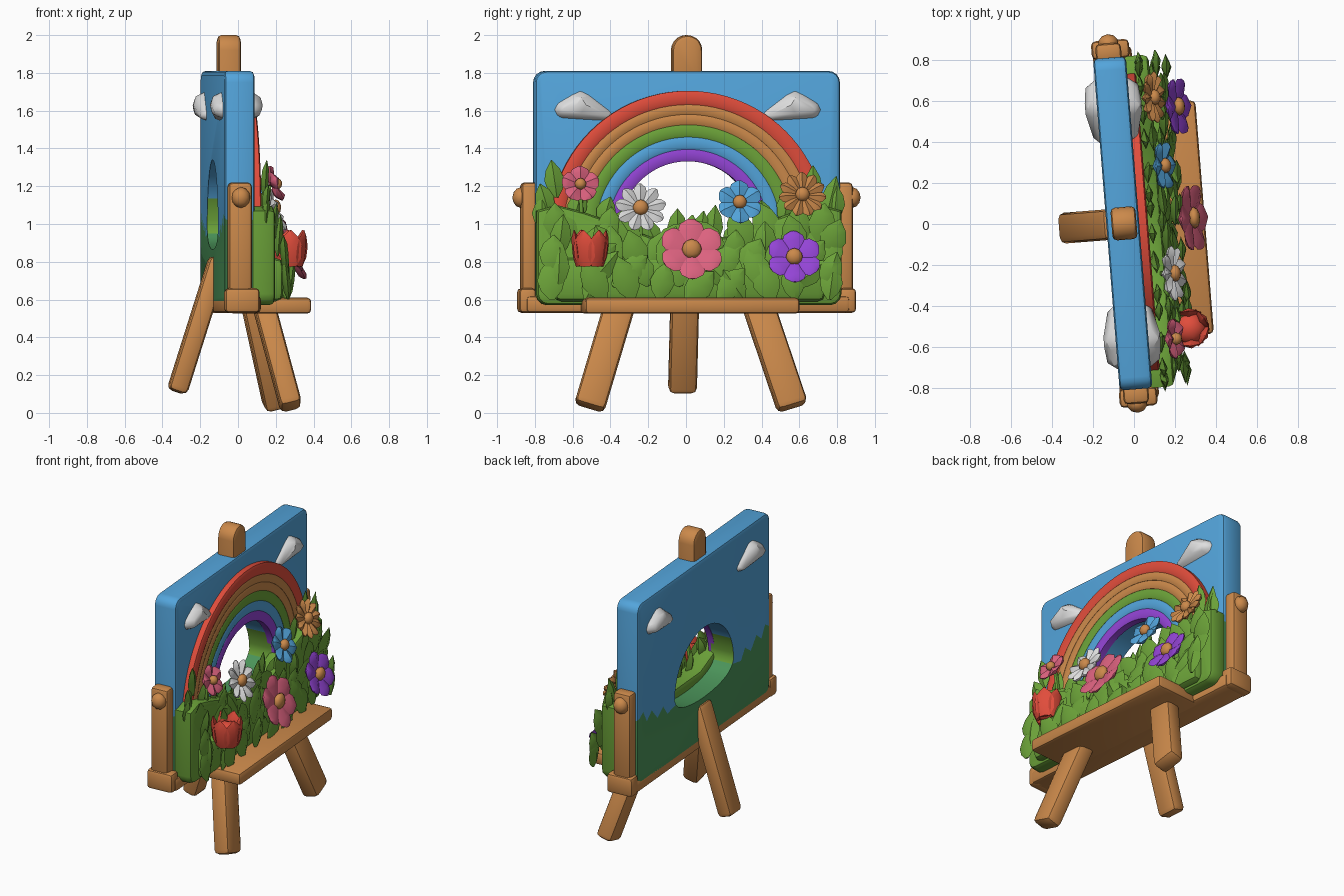
import bpy, bmesh, math, random
from mathutils import Matrix, Vector

if "Cube" in bpy.data.objects:
    bpy.data.objects.remove(bpy.data.objects["Cube"])

random.seed(4)
YAW = 0.08          # the whole stand is turned slightly
T, R = Matrix.Translation, Matrix.Rotation


def material(name, r, g, b):
    m = bpy.data.materials.new(name)
    m.diffuse_color = tuple((c / 255) ** 2.2 for c in (r, g, b)) + (1,)
    m.use_nodes = True
    m.node_tree.nodes["Principled BSDF"].inputs["Base Color"].default_value = m.diffuse_color
    return m


WOOD = material("wood orange", 202, 136, 76)
SKY = material("sky blue", 84, 163, 218)
GREEN = material("leaf green", 108, 162, 60)
MEADOW = material("meadow green", 76, 146, 90)
RED = material("red", 224, 78, 62)
PINK = material("pink", 219, 98, 126)
PURPLE = material("purple", 146, 70, 212)
WHITE = material("white", 222, 222, 222)


def finish(name, bm, *mats):
    bmesh.ops.recalc_face_normals(bm, faces=bm.faces)
    bm.transform(T((0, .007, 0)) @ R(YAW, 4, 'Z'))
    me = bpy.data.meshes.new(name)
    bm.to_mesh(me)
    bm.free()
    for m in mats:
        me.materials.append(m)
    ob = bpy.data.objects.new(name, me)
    bpy.context.collection.objects.link(ob)
    return ob


def block(name, lo, hi, mat, bevel=0.022, matrix=Matrix()):
    bm = bmesh.new()
    size = [h - l for l, h in zip(lo, hi)]
    mid = [(h + l) / 2 for l, h in zip(lo, hi)]
    bmesh.ops.create_cube(bm, size=1, matrix=T(mid) @ Matrix.Diagonal((*size, 1)))
    bmesh.ops.bevel(bm, geom=bm.edges[:], offset=bevel, segments=2, profile=0.5, affect='EDGES')
    bm.transform(matrix)
    return finish(name, bm, mat)


def beam(name, a, b, wx, wy, mat, bevel=0.03):
    a, b = Vector(a), Vector(b)
    z = (b - a).normalized()
    x = Vector((0, 1, 0)).cross(z).normalized()
    m = T(a) @ Matrix((x, z.cross(x), z)).transposed().to_4x4()
    return block(name, (-wx / 2, -wy / 2, 0), (wx / 2, wy / 2, (b - a).length), mat, bevel, m)


def slab(name, pts, x0, x1, mats, bevel, rim, rule=None):
    """Extrude a (y, z) outline along x and round the rim edges chosen by a rule."""
    bm = bmesh.new()
    f = bm.faces.new([bm.verts.new((x0, y, z)) for y, z in pts])
    g = bmesh.ops.extrude_face_region(bm, geom=[f])["geom"]
    bmesh.ops.translate(bm, vec=(x1 - x0, 0, 0), verts=[v for v in g if isinstance(v, bmesh.types.BMVert)])
    edges = [e for e in bm.edges if abs(e.verts[0].co.x - e.verts[1].co.x) < 1e-4
             and all(rim(v.co.y, v.co.z) for v in e.verts)]
    bmesh.ops.bevel(bm, geom=edges, offset=bevel, segments=2, profile=0.5, affect='EDGES')
    for f in bm.faces:
        f.material_index = 1 if rule and rule(f) else 0
    return finish(name, bm, *mats)


def arc(cy, cz, r, a0, a1, n, rz=None):
    ts = [math.radians(a0 + (a1 - a0) * i / n) for i in range(n + 1)]
    return [(cy + r * math.cos(t), cz + (rz or r) * math.sin(t)) for t in ts]


POINTED = [(0, .1), (.22, .38), (.48, .5), (.75, .36), (1, .02)]
ROUND = [(0, .14), (.3, .34), (.62, .5), (.86, .4), (1, .12)]


def leaf(bm, matrix, length, width, thick=0.02, shape=POINTED, curl=0.0):
    """Ridged leaf or petal growing along local z and facing local x."""
    rings = []
    for t, w in shape:
        x, z, w = curl * t * t, t * length, w * width
        k = thick * min(1, w / width * 2.4)
        rings.append([bm.verts.new(matrix @ Vector(p)) for p in
                      ((x, -w, z), (x + k, 0, z), (x, w, z), (x - k, 0, z))])
    bm.faces.new(rings[0])
    bm.faces.new(rings[-1])
    for a, b in zip(rings, rings[1:]):
        for i in range(4):
            bm.faces.new((a[i], a[(i + 1) % 4], b[(i + 1) % 4], b[i]))


def ball(bm, pos, scale, slot=0, sub=2):
    n = len(bm.faces)
    bmesh.ops.create_icosphere(bm, subdivisions=sub, radius=1, matrix=T(pos) @ Matrix.Diagonal((*scale, 1)))
    bm.faces.ensure_lookup_table()
    for f in bm.faces[n:]:
        f.material_index = slot


# Easel frame
block("bottom_rail", (-.135, -.86, .53), (.055, .86, .62), WOOD)
block("shelf", (0, -.57, .525), (.345, .57, .61), WOOD)
beam("back_leg", (-.10, 0, .82), (-.325, 0, .11), .105, .15, WOOD)
for s, side in ((-1, "left"), (1, "right")):
    beam(side + "_front_leg", (.10, s * .358, .6), (.24, s * .54, .029), .115, .165, WOOD)
    block(side + "_rail_end", (-.14, s * .85 - .045, .53), (.045, s * .85 + .045, .66), WOOD)
    block(side + "_side_post", (-.12, s * .835 - .045, .6), (.005, s * .835 + .045, 1.22), WOOD)
    bm = bmesh.new()
    ball(bm, (-.055, s * .88, 1.14), (.05, .045, .055))
    finish(side + "_knob", bm, WOOD)
slab("top_post", [(-.08, 1.74), (.08, 1.74)] + arc(0, 1.92, .08, 0, 180, 10), -.11, .012, [WOOD], .022,
     lambda y, z: z > 1.73)

# Painted board: sky above and meadow below, with an arched opening
seam = [(.345, .95), (.45, .93), (.5, 1.0), (.57, .95), (.64, 1.03), (.7, .98), (.745, 1.06), (.81, 1.02)]
seam_l = [(-y, z) for y, z in seam]
rim = lambda y, z: abs(y) > .749 or z > 1.74 or z < .64
wall = lambda f: abs(f.normal.x) < .1 and math.hypot(*f.calc_center_median().yz - Vector((0, .97))) < .4
sky = seam + arc(.75, 1.75, .06, 0, 90, 4) + arc(-.75, 1.75, .06, 90, 180, 4) + seam_l[::-1]
slab("sky_board", sky + arc(0, .98, .36, 180, 0, 28), -.135, .025, [SKY, GREEN], .022, rim,
     lambda f: wall(f) and f.calc_center_median().z < 1.14)
grass = arc(-.75, .63, .06, 180, 270, 4) + arc(.75, .63, .06, 270, 360, 4) + seam[::-1]
grass += arc(0, .95, .335, -12, -168, 12, .085) + seam_l
slab("meadow_board", grass, -.135, .025, [MEADOW], .022, rim)

# Rainbow bands
bands = [("red", RED, .662, .735), ("outer_orange", WOOD, .61, .668), ("inner_orange", WOOD, .555, .614),
         ("green", GREEN, .49, .56), ("blue", SKY, .425, .495), ("purple", PURPLE, .362, .432)]
for i, (name, mat, r0, r1) in enumerate(bands):
    bm = bmesh.new()
    top = .068 - .003 * i
    section = [(r0, 0), (r0, top - .007), (r0 + .016, top), (r1 - .016, top), (r1, top - .007), (r1, 0)]
    rows = []
    for k in range(49):
        a = math.radians(-8 + 196 * k / 48)
        rows.append([bm.verts.new((x, r * math.cos(a), .97 + r * math.sin(a))) for r, x in section])
    for p, q in zip(rows, rows[1:]):
        for j in range(6):
            bm.faces.new((p[j], p[(j + 1) % 6], q[(j + 1) % 6], q[j]))
    bm.faces.new(rows[0])
    bm.faces.new(rows[-1])
    finish(name + "_rainbow_band", bm, mat)

# Clouds showing on both sides of the board
for s, side in ((-1, "left"), (1, "right")):
    bm = bmesh.new()
    for y, z, ry, rz, rx in ((.57, 1.63, .085, .088, .145), (.65, 1.605, .07, .06, .135),
                             (.45, 1.575, .075, .04, .115)):
        ball(bm, (-.055, s * y, z), (rx, ry, rz))
    hull = bmesh.ops.convex_hull(bm, input=bm.verts[:])
    bmesh.ops.delete(bm, geom=list({v for v in hull["geom_interior"] if isinstance(v, bmesh.types.BMVert)}),
                     context='VERTS')
    finish(side + "_cloud", bm, WHITE)

# Hedge body
top = [(.81, 1.07), (.7, 1.1), (.55, 1.06), (.38, 1.0), (.2, .93)]
outline = arc(-.75, .63, .06, 180, 270, 3) + arc(.75, .63, .06, 270, 360, 3) + top
outline += [(-y, z) for y, z in top[::-1]]
slab("hedge", outline, .0, .135, [GREEN], .03, lambda y, z: True)
block("low_hedge", (.08, -.72, .59), (.185, .72, .82), GREEN, .04)

# Leaves in rows, lower rows further forward
bm = bmesh.new()
for z, x, n in ((.60, .215, 11), (.67, .205, 10), (.75, .185, 11), (.83, .155, 10), (.90, .135, 11)):
    for i in range(n):
        y = (-.72 + 1.44 * i / (n - 1)) + random.uniform(-.03, .03)
        drop = .10 * max(0, 1 - abs(y) / .45) if z > .8 else 0
        fan = random.uniform(-.9, .9)
        if abs(y) > .66:
            fan = random.uniform(-.2, .4) * (1 if y > 0 else -1)
        m = T((x + random.uniform(-.01, .015), y, z - drop)) @ R(random.uniform(-.16, .1), 4, 'Y') @ R(-fan, 4, 'X')
        leaf(bm, m, random.uniform(.19, .25), random.uniform(.115, .15), .022, curl=.01)
# Crest leaves (y, base z, length, fan)
for y, z, l, fan in ((-.74, 1.05, .17, -.3), (-.70, 1.14, .20, -.15), (-.62, 1.0, .2, .3), (-.46, 1.0, .15, .3),
                     (-.38, .93, .16, .3), (-.16, .88, .17, -.5), (-.06, .90, .18, 0), (.05, .87, .2, .15),
                     (.12, .88, .22, .1), (.2, .87, .16, .5), (.42, .95, .18, -.2), (.5, 1.0, .2, .2),
                     (.66, 1.07, .24, 0), (.72, 1.0, .26, .25), (.77, 1.02, .18, .1), (-.78, .98, .16, 0)):
    leaf(bm, T((.085, y, z)) @ R(-.05, 4, 'Y') @ R(-fan, 4, 'X'), l, .105, .02, curl=.02)
finish("leaves", bm, GREEN)

# Open flowers: x, y, z, radius, petal count, petal width, petal colour
flowers = [("small_pink", .14, -.58, 1.205, .10, 5, .105, PINK), ("white", .16, -.262, 1.08, .135, 9, .075, WHITE),
           ("blue", .155, .265, 1.11, .12, 6, .105, SKY), ("orange", .13, .60, 1.15, .125, 11, .066, WOOD),
           ("large_pink", .275, .0, .86, .17, 6, .145, PINK), ("purple", .245, .547, .82, .145, 6, .125, PURPLE)]
for name, x, y, z, r, n, w, mat in flowers:
    bm = bmesh.new()
    face = T((x, y, z)) @ R(-.38, 4, 'Y')
    for k in range(n):
        leaf(bm, face @ R(math.tau * k / n, 4, 'X'), r, w, .022, ROUND, .02)
    ball(bm, face @ Vector((.02, 0, 0)), (.03, r * .31, r * .31), 1)
    finish(name + "_flower", bm, mat, WOOD)
    beam(name + "_stem", (x - .02, y, z), (.09, y * .97, z - .28), .022, .022, GREEN, .006)

# Tulip: upright cup of petals
bm = bmesh.new()
cup = T((.23, -.535, .775))
for k in range(6):
    m = cup @ R(math.tau * (k + .5) / 6, 4, 'Z') @ T((.062, 0, 0)) @ R(.12, 4, 'Y')
    leaf(bm, m, .195, .125, .022, [(0, .25), (.25, .48), (.55, .5), (.8, .34), (1, .03)])
ball(bm, (.23, -.535, .85), (.083, .083, .078))
finish("tulip_flower", bm, RED)
beam("tulip_stem", (.23, -.535, .80), (.17, -.52, .6), .026, .026, GREEN, .006)

# Smooth surfaces with crisp edges
bpy.ops.object.select_all(action='SELECT')
bpy.context.view_layer.objects.active = bpy.context.selected_objects[0]
bpy.ops.object.shade_smooth_by_angle(angle=math.radians(42))
